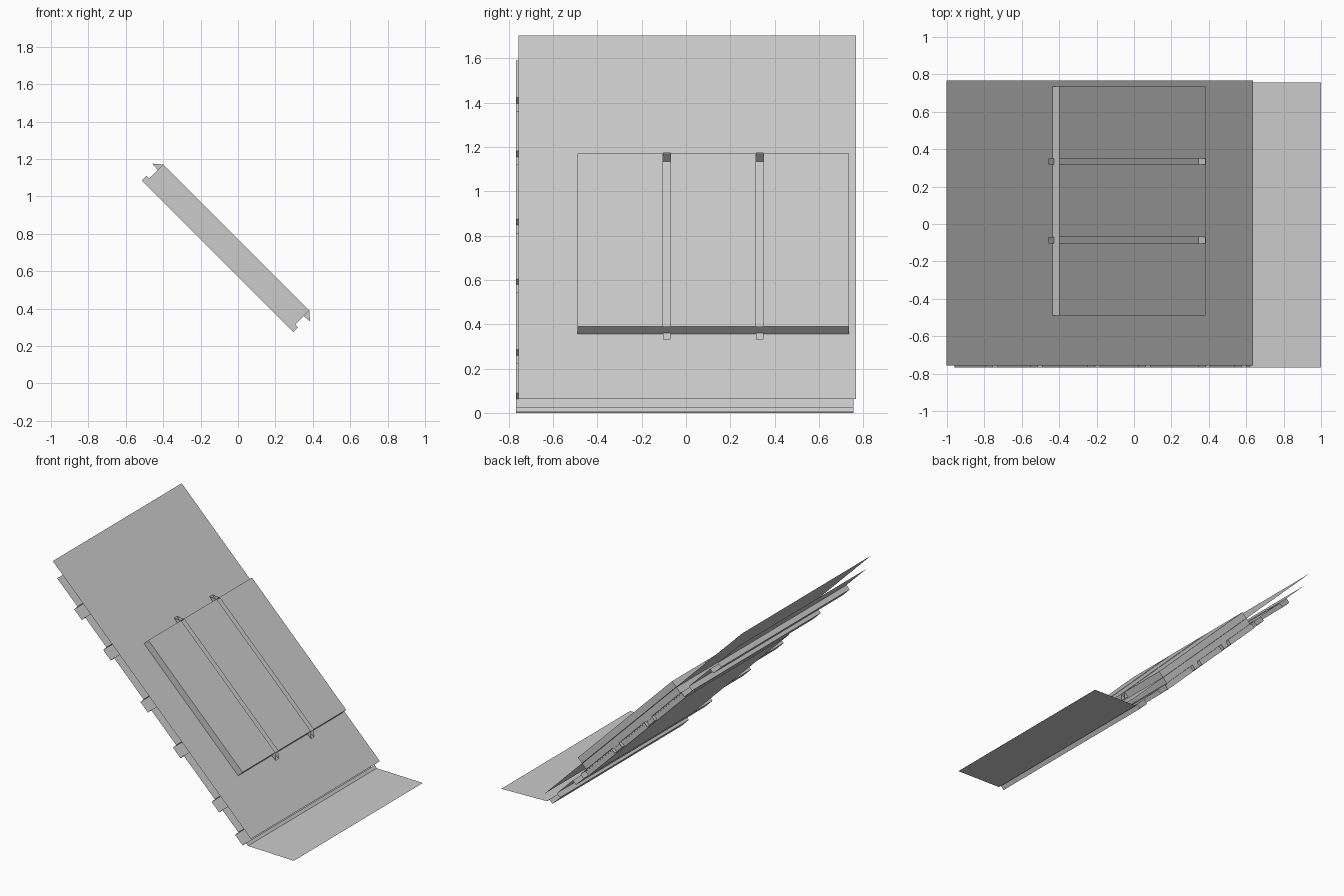
import bpy

if "Cube" in bpy.data.objects:
    bpy.data.objects.remove(bpy.data.objects["Cube"])

# Slope frame: s = x + z (height above the pitch), t = x - z (distance down the pitch)
def P(t, y, s):
    return ((s + t) / 2, y, (s - t) / 2)

def make(name, verts, faces):
    me = bpy.data.meshes.new(name)
    me.from_pydata(verts, [], faces)
    me.update()
    ob = bpy.data.objects.new(name, me)
    bpy.context.collection.objects.link(ob)
    return ob

def sheet(name, t0, t1, y0, y1, s):
    return make(name, [P(t0, y0, s), P(t1, y0, s), P(t1, y1, s), P(t0, y1, s)], [(0, 1, 2, 3)])

def box(name, t0, t1, y0, y1, s0, s1, sides_only=False):
    v = [P(t, y, s) for s in (s0, s1) for t, y in ((t0, y0), (t1, y0), (t1, y1), (t0, y1))]
    f = [(0, 1, 5, 4), (1, 2, 6, 5), (2, 3, 7, 6), (3, 0, 4, 7)]
    if not sides_only:
        f += [(3, 2, 1, 0), (4, 5, 6, 7)]
    return make(name, v, f)

# Upper pitched sheet
sheet("roof_sheet", -2.707, 0.575, -0.757, 0.767, 0.70)

# Lower sheet: one folded profile with six recessed channels, ending in the eave apron
HIGH, LOW = 0.63, 0.577
prof = [(-2.55, HIGH)]
for t in (-2.215, -1.735, -1.12, -0.58, 0.06, 0.45):
    prof += [(t, HIGH), (t, LOW), (t + 0.125, LOW), (t + 0.125, HIGH)]
prof += [(0.61, HIGH - 0.002), (1.0, 1.0)]
n = len(prof)
make("folded_underlay_and_apron",
     [P(t, y, s) for y in (-0.767, 0.757) for t, s in prof],
     [(k, k + 1, k + 1 + n, k + n) for k in range(n - 1)])

# Window frame: open walls through the roof, lower frame below
T0, T1, Y0, Y1, TOP = -1.57, -0.01, -0.49, 0.735, 0.772
box("window_walls", T0, T1, Y0, Y1, 0.62, TOP, sides_only=True)
box("window_lower_frame", -1.60, 0.02, Y0 + 0.005, Y1 - 0.005, 0.57, 0.62)

# Three panes separated by two narrow slots
slots = [(-0.103, -0.07), (0.317, 0.35)]
edges = [Y0] + [y for sl in slots for y in sl] + [Y1]
for i in range(3):
    sheet(f"window_pane_{i + 1}", T0, T1, edges[2 * i], edges[2 * i + 1], TOP)

# Hooks at both ends of each slot: a flap with two triangular cheeks
for i, (a, b) in enumerate(slots):
    for end, t, d in (("upper", T0, -1), ("lower", T1, 1)):
        tri = [(t, TOP), (t, 0.712), (t + d * 0.063, 0.717)]
        v = [P(q, y, s) for y in (a, b) for q, s in tri]
        make(f"hook_{end}_{i + 1}", v, [(0, 1, 2), (5, 4, 3), (1, 4, 5, 2)])
